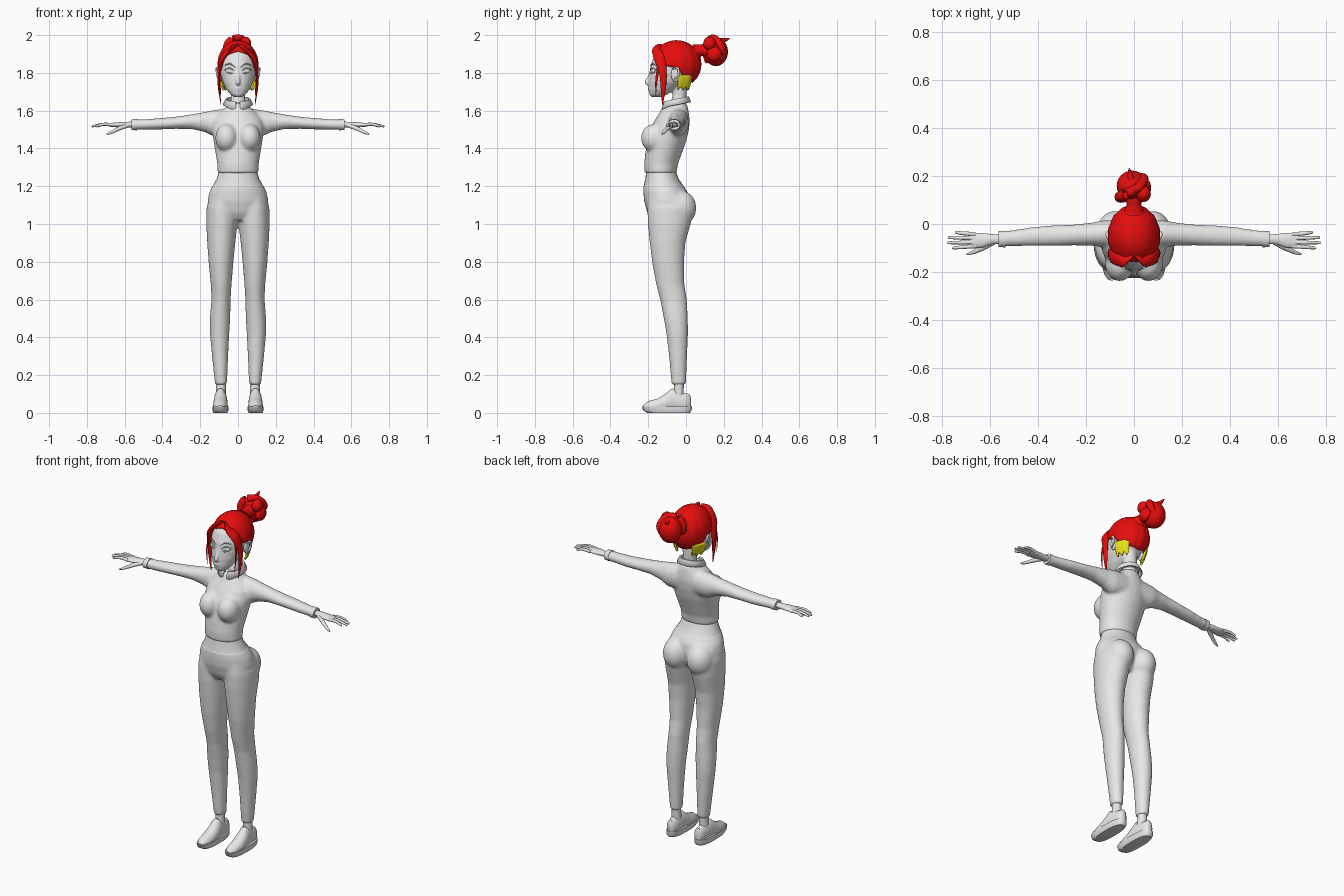
import bpy, bmesh, math
from mathutils import Vector

cube = bpy.data.objects.get("Cube")
if cube:
    bpy.data.objects.remove(cube)


def material(name, rgb):
    mat = bpy.data.materials.new(name)
    mat.use_nodes = True
    mat.diffuse_color = (*rgb, 1)
    mat.node_tree.nodes["Principled BSDF"].inputs["Base Color"].default_value = (*rgb, 1)
    return mat


GREY = material("light grey", (0.8, 0.8, 0.8))
RED = material("hair red", (0.8, 0.004, 0.004))
YELLOW = material("nape yellow", (0.8, 0.75, 0.01))


def finish(bm, name, mat, voxel=0, smooth=0, angle=50):
    """Turn a bmesh into a shaded object, optionally fused by a voxel remesh."""
    bmesh.ops.recalc_face_normals(bm, faces=bm.faces)
    mesh = bpy.data.meshes.new(name)
    bm.to_mesh(mesh)
    bm.free()
    mesh.materials.append(mat)
    obj = bpy.data.objects.new(name, mesh)
    bpy.context.collection.objects.link(obj)
    if voxel:
        remesh = obj.modifiers.new("fuse", "REMESH")
        remesh.mode = "VOXEL"
        remesh.voxel_size = voxel
        remesh.use_smooth_shade = True
        relax = obj.modifiers.new("relax", "SMOOTH")
        relax.factor = 0.5
        relax.iterations = smooth
    else:
        bpy.ops.object.select_all(action="DESELECT")
        obj.select_set(True)
        bpy.context.view_layer.objects.active = obj
        bpy.ops.object.shade_smooth_by_angle(angle=math.radians(angle))
    return obj


def skin_rings(bm, rings, closed=True, caps=True):
    """Bridge lists of points with faces."""
    rows = [[bm.verts.new(p) for p in ring] for ring in rings]
    count = len(rows[0])
    for a, b in zip(rows, rows[1:]):
        for i in range(count if closed else count - 1):
            j = (i + 1) % count
            bm.faces.new((a[i], a[j], b[j], b[i]))
    if caps:
        bm.faces.new(rows[0][::-1])
        bm.faces.new(rows[-1])


def loft(bm, axis, rings, side=1, power=2, count=28):
    """Rings are (position on axis, low, high, low, high) on the other two axes."""
    result = []
    for t, a0, a1, b0, b1 in rings:
        ring = []
        for i in range(count):
            ang = math.tau * i / count
            c, s = math.cos(ang), math.sin(ang)
            a = (a0 + a1) / 2 + (a1 - a0) / 2 * math.copysign(abs(c) ** (2 / power), c)
            b = (b0 + b1) / 2 + (b1 - b0) / 2 * math.copysign(abs(s) ** (2 / power), s)
            x, y, z = {"x": (t, a, b), "y": (a, t, b), "z": (a, b, t)}[axis]
            ring.append((x * side, y, z))
        result.append(ring)
    skin_rings(bm, result)


def tube(bm, points, radii, flat=1, side=1, count=12, steps=5):
    """Sweep a tapered round or flattened section along a smooth path."""
    pts = [Vector((x * side, y, z)) for x, y, z in points]
    path, sizes = [], []
    for i in range(len(pts) - 1):
        p0, p1, p2, p3 = (pts[max(0, min(k, len(pts) - 1))] for k in range(i - 1, i + 3))
        for k in range(steps + (i == len(pts) - 2)):
            t = k / steps
            path.append(0.5 * (2 * p1 + (p2 - p0) * t + (2 * p0 - 5 * p1 + 4 * p2 - p3) * t ** 2
                               + (3 * p1 - p0 - 3 * p2 + p3) * t ** 3))
            sizes.append(radii[i] * (1 - t) + radii[i + 1] * t)
    rings = []
    for i, (p, r) in enumerate(zip(path, sizes)):
        along = (path[min(i + 1, len(path) - 1)] - path[max(i - 1, 0)]).normalized()
        out = Vector((1, 0, 0)) if abs(along.x) < 0.8 else Vector((0, 0, 1))
        u = (out - along * out.dot(along)).normalized()
        v = along.cross(u)
        rings.append([p + r * (flat * u * math.cos(math.tau * k / count)
                               + v * math.sin(math.tau * k / count)) for k in range(count)])
    skin_rings(bm, rings)


def ball(bm, centre, radii, side=1):
    made = bmesh.ops.create_uvsphere(bm, u_segments=24, v_segments=16, radius=1)["verts"]
    bmesh.ops.scale(bm, vec=radii, verts=made)
    bmesh.ops.translate(bm, vec=(centre[0] * side, centre[1], centre[2]), verts=made)


def shell(name, centre, radii, start, end, top, bottom, mat, rows=14, cols=72):
    """Ellipsoid patch; azimuth runs from the front, top and bottom are heights by azimuth."""
    bm = bmesh.new()
    rings = []
    for r in range(rows + 1):
        ring = []
        for c in range(cols + 1):
            az = start + (end - start) * c / cols
            polar = [math.acos(max(-1, min(1, (h(az) - centre[2]) / radii[2]))) for h in (top, bottom)]
            p = polar[0] + (polar[1] - polar[0]) * r / rows
            wave = 1 + 0.012 * math.sin(p) * math.cos(14 * az)
            ring.append((centre[0] + radii[0] * math.sin(p) * math.sin(az) * wave,
                         centre[1] - radii[1] * math.sin(p) * math.cos(az) * wave,
                         centre[2] + radii[2] * math.cos(p)))
        rings.append(ring)
    skin_rings(bm, rings, closed=False, caps=False)
    bmesh.ops.remove_doubles(bm, verts=bm.verts, dist=0.0005)
    obj = finish(bm, name, mat)
    solid = obj.modifiers.new("thickness", "SOLIDIFY")
    solid.thickness = 0.012
    return obj


SIDES = ((1, "left"), (-1, "right"))

# Trousers: hips, seat and both legs fused
bm = bmesh.new()
loft(bm, "z", [(1.02, -.09, .09, -.18, -.02), (1.06, -.145, .145, -.205, .0), (1.12, -.162, .162, -.222, .015),
               (1.17, -.152, .152, -.226, .008), (1.215, -.128, .128, -.225, -.02)])
for s, _ in SIDES:
    loft(bm, "z", [(.15, .058, .122, -.077, .0), (.3, .052, .138, -.09, .006), (.42, .046, .149, -.104, .011),
                   (.5, .041, .149, -.118, .01), (.6, .039, .141, -.137, .005), (.68, .034, .144, -.158, -.008),
                   (.8, .024, .156, -.18, -.01), (.9, .014, .163, -.192, -.003), (1.0, .003, .168, -.202, .025),
                   (1.08, .002, .167, -.205, .035), (1.15, .01, .15, -.2, .01)], side=s)
    ball(bm, (.078, -.035, 1.085), (.077, .09, .095), s)
finish(bm, "trousers", GREY, 0.008, 10)

bm = bmesh.new()
loft(bm, "z", [(1.2, -.134, .134, -.224, -.012), (1.24, -.112, .112, -.215, -.04), (1.285, -.1, .1, -.21, -.055)])
finish(bm, "waistband", GREY)

# Shirt: torso, bust and sleeves fused
bm = bmesh.new()
loft(bm, "z", [(t, -w, w, f, b) for t, w, f, b in (
    (1.27, .109, -.22, -.05), (1.32, .11, -.222, -.042), (1.38, .12, -.215, -.02), (1.44, .13, -.205, .002),
    (1.5, .138, -.19, .016), (1.55, .132, -.165, .02), (1.59, .1, -.14, .015), (1.62, .062, -.125, .01),
    (1.64, .05, -.11, .0))])
for s, _ in SIDES:
    ball(bm, (.06, -.168, 1.455), (.06, .07, .075), s)
    loft(bm, "x", [(.05, -.1, .015, 1.46, 1.612), (.13, -.096, .015, 1.465, 1.603), (.18, -.09, .005, 1.488, 1.592),
                   (.25, -.089, -.002, 1.503, 1.58), (.33, -.091, -.005, 1.504, 1.568), (.42, -.091, -.012, 1.5, 1.56),
                   (.5, -.093, -.025, 1.499, 1.554), (.555, -.094, -.03, 1.499, 1.553)], side=s)
finish(bm, "shirt", GREY, 0.008, 8)

# Folded collar, open at the front
bm = bmesh.new()
profile = ((.052, .0), (.056, .022), (.066, .024), (.08, -.006))
rings = []
for r, h in profile:
    ring = []
    for i in range(41):
        a = 0.16 + (math.tau - 0.32) * i / 40
        dip = 0.014 * math.cos(a) + (0.018 if r > .07 else 0) * max(0, math.cos(a)) ** 4
        ring.append((r * math.sin(a), -.052 - r * math.cos(a), 1.638 + h - dip))
    rings.append(ring)
skin_rings(bm, rings, closed=False, caps=False)
collar = finish(bm, "collar", GREY)
collar.modifiers.new("thickness", "SOLIDIFY").thickness = 0.006

# Head, neck and nose fused
bm = bmesh.new()
loft(bm, "z", [(t, -w, w, f, b) for t, w, f, b in (
    (1.672, .02, -.184, -.13), (1.685, .04, -.194, -.1), (1.71, .06, -.198, -.06), (1.75, .08, -.198, -.005),
    (1.79, .091, -.194, .025), (1.84, .096, -.188, .045), (1.89, .09, -.168, .045), (1.93, .065, -.135, .02),
    (1.95, .03, -.1, -.02))])
tube(bm, [(0, -.048, 1.6), (0, -.035, 1.68), (0, -.04, 1.77)], (.044, .037, .042), count=20)
tube(bm, [(0, -.185, 1.81), (0, -.196, 1.775), (0, -.207, 1.75), (0, -.19, 1.738)], (.007, .01, .012, .009))
ball(bm, (0, -.191, 1.719), (.02, .012, .006))
ball(bm, (0, -.189, 1.708), (.017, .012, .006))
finish(bm, "head", GREY, 0.005, 5)

for s, label in SIDES:
    # Eye with lids and brow
    bm = bmesh.new()
    ball(bm, (.041, -.168, 1.81), (.023, .014, .014), s)
    finish(bm, label + "_eye", GREY)
    for part, rise in (("upper_lid", .015), ("lower_lid", -.012), ("brow", .038)):
        bm = bmesh.new()
        base = .024 if part == "brow" else 0
        tube(bm, [(.015, -.188, 1.805 + base), (.042, -.181, 1.81 + rise), (.073, -.156, 1.815 + base)],
             (.001, .004, .001), side=s)
        finish(bm, label + "_" + part, GREY)
    bm = bmesh.new()
    ball(bm, (.096, -.055, 1.792), (.011, .024, .04), s)
    tube(bm, [(.104, -.062, 1.765), (.11, -.038, 1.79), (.112, -.045, 1.825), (.104, -.072, 1.82)],
         (.003, .006, .006, .003), side=s)
    finish(bm, label + "_ear", GREY)

    # Hand with cuff, four fingers and thumb
    bm = bmesh.new()
    loft(bm, "x", [(.535, -.097, -.028, 1.496, 1.556), (.563, -.096, -.03, 1.497, 1.554)], side=s)
    finish(bm, label + "_cuff", GREY)
    bm = bmesh.new()
    loft(bm, "x", [(.54, -.083, -.045, 1.51, 1.542), (.59, -.084, -.042, 1.511, 1.541), (.63, -.098, -.038, 1.511, 1.539),
                   (.67, -.101, -.036, 1.514, 1.535), (.685, -.098, -.039, 1.517, 1.532)], side=s)
    for k, reach in enumerate((.755, .775, .772, .745)):
        y = -.092 + .0165 * k
        spread = y + (k - 1.5) * .005
        tube(bm, [(.66, y, 1.525), (.71, (y + spread) / 2, 1.528), (reach - .006, spread, 1.518), (reach, spread, 1.517)],
             (.009, .008, .006, .002), side=s)
    tube(bm, [(.585, -.075, 1.522), (.63, -.1, 1.505), (.67, -.118, 1.485), (.695, -.126, 1.475)],
         (.012, .011, .008, .003), side=s)
    finish(bm, label + "_hand", GREY)

    # Ankle, shoe and sole
    bm = bmesh.new()
    tube(bm, [(.09, -.04, .07), (.09, -.038, .13), (.09, -.036, .2)], (.028, .026, .028), side=s)
    finish(bm, label + "_ankle", GREY)
    bm = bmesh.new()
    loft(bm, "y", [(-.228, .078, .108, .02, .04), (-.2, .062, .125, .0, .062), (-.15, .054, .132, .0, .076),
                   (-.11, .055, .13, .0, .1), (-.075, .058, .126, .0, .13), (-.055, .06, .124, .0, .122),
                   (-.01, .062, .12, .0, .105), (.018, .068, .114, .01, .1), (.027, .08, .102, .02, .08)], side=s)
    finish(bm, label + "_shoe", GREY)
    bm = bmesh.new()
    loft(bm, "z", [(.0, .056, .13, -.205, .02), (.012, .05, .135, -.225, .03), (.035, .05, .135, -.235, .031)],
         side=s, power=2.7)
    finish(bm, label + "_sole", GREY)

    # Swept fringe lock and loose strands
    bm = bmesh.new()
    tube(bm, [(.005, -.13, 1.945), (.045, -.152, 1.92), (.083, -.14, 1.875), (.1, -.122, 1.8), (.1, -.12, 1.72),
              (.09, -.125, 1.63)], (.012, .027, .03, .02, .014, .001), flat=.45, side=s)
    tube(bm, [(.075, -.14, 1.88), (.093, -.15, 1.81), (.095, -.158, 1.75), (.09, -.16, 1.68)],
         (.01, .007, .005, .001), flat=.6, side=s)
    finish(bm, label + "_fringe_lock", RED)

    # Short hair patch behind the ear
    shell(label + "_nape_patch", (0, -.05, 1.82), (.095, .095, .16), s * 1.65, s * 2.5, lambda a: 1.79,
          lambda a: 1.72 + .008 * math.sin(18 * a), YELLOW, rows=6, cols=24)


# Hair cap with its hairline given by azimuth
def hairline(az):
    a = abs((az + math.pi) % math.tau - math.pi)
    keys = ((0, 1.92), (.6, 1.9), (1.0, 1.84), (1.6, 1.825), (2.0, 1.765), (3.2, 1.745))
    for (a0, z0), (a1, z1) in zip(keys, keys[1:]):
        if a <= a1:
            return z0 + (z1 - z0) * (a - a0) / (a1 - a0)


shell("hair_cap", (0, -.05, 1.845), (.109, .13, .128), 0, math.tau, lambda a: 1.973, hairline, RED)

# Hair bun with coils, tie and loose tip
bm = bmesh.new()
ball(bm, (-.008, .158, 1.912), (.064, .064, .076))
ball(bm, (.04, .125, 1.955), (.03, .034, .036))
ball(bm, (.045, .15, 1.9), (.026, .04, .04))
finish(bm, "hair_bun", RED)
bm = bmesh.new()
tube(bm, [(.02, .11, 1.86), (-.055, .11, 1.9), (-.045, .12, 1.965), (.015, .15, 1.982), (.04, .19, 1.93), (0, .2, 1.865)],
     (.01, .022, .022, .02, .02, .008))
tube(bm, [(0, .05, 1.91), (0, .08, 1.92), (0, .12, 1.92)], (.045, .03, .04))
tube(bm, [(0, .15, 1.965), (-.015, .2, 1.972), (-.02, .233, 1.985)], (.02, .012, .001))
finish(bm, "bun_coil", RED)
